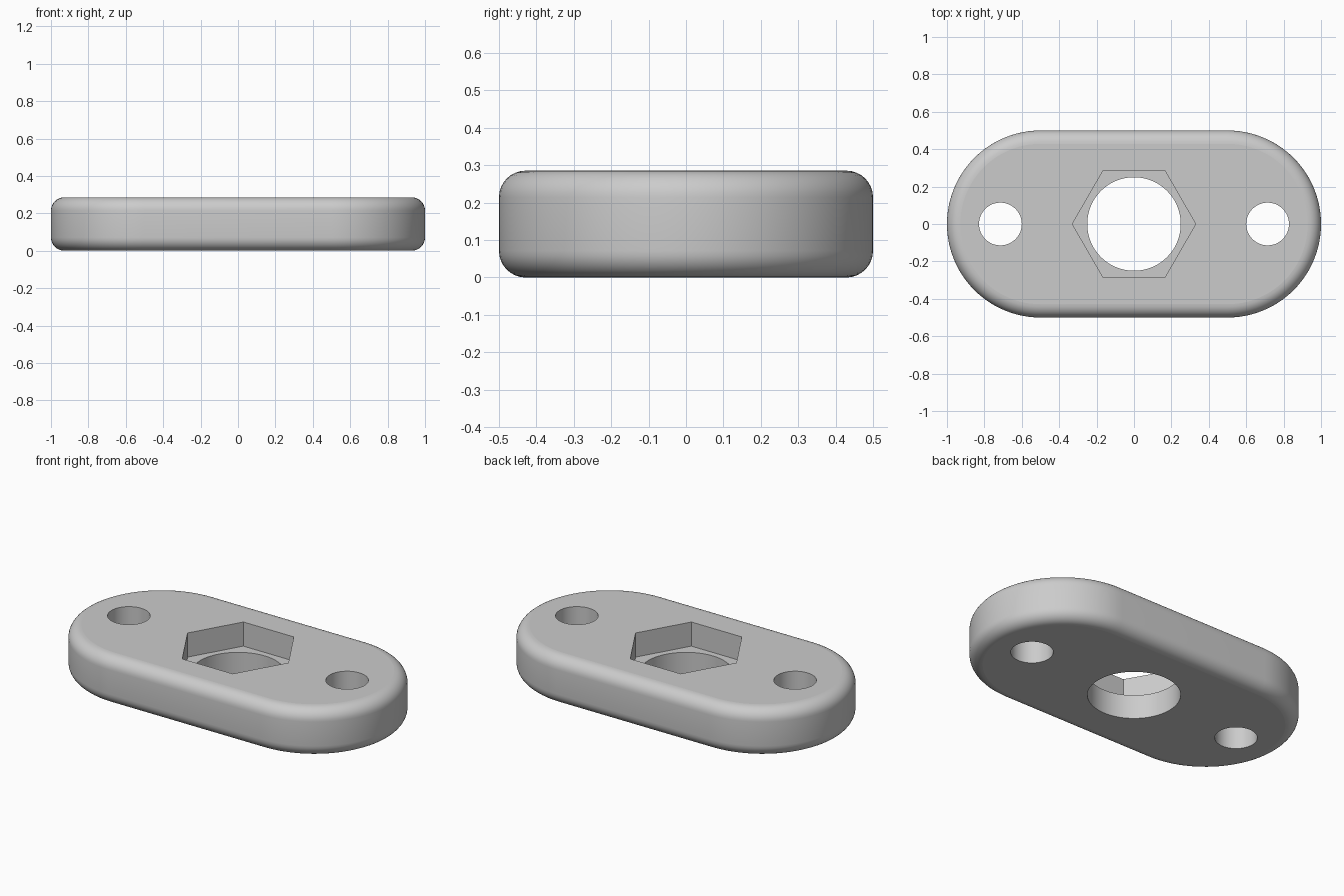
import bpy, bmesh
from math import cos, sin, pi

cube = bpy.data.objects.get("Cube")
if cube:
    bpy.data.objects.remove(cube, do_unlink=True)

UNIT = 1 / 14                 # design grid: the plate is 28 by 14 by 4 units
HEIGHT = 4 * UNIT
END_RADIUS = 0.5
FILLET = UNIT
HOLE_X = 10 * UNIT

grey = bpy.data.materials.new("plain grey")
grey.use_nodes = True
colour = (0.6, 0.6, 0.6, 1)
grey.diffuse_color = colour
grey.node_tree.nodes["Principled BSDF"].inputs["Base Color"].default_value = colour


def arc(cx, radius, start, sweep, steps, closed=False):
    """Points along an arc centred on the x axis."""
    count = steps if closed else steps + 1
    return [(cx + radius * cos(start + sweep * i / steps),
             radius * sin(start + sweep * i / steps)) for i in range(count)]


def prism(name, outline, z0, z1):
    """Solid made by raising an outline from z0 to z1."""
    bm = bmesh.new()
    base = bm.faces.new([bm.verts.new((x, y, z0)) for x, y in outline])
    raised = bmesh.ops.extrude_face_region(bm, geom=[base])["geom"]
    moved = [v for v in raised if isinstance(v, bmesh.types.BMVert)]
    bmesh.ops.translate(bm, verts=moved, vec=(0, 0, z1 - z0))
    bmesh.ops.recalc_face_normals(bm, faces=bm.faces)
    mesh = bpy.data.meshes.new(name)
    bm.to_mesh(mesh)
    bm.free()
    mesh.materials.append(grey)
    obj = bpy.data.objects.new(name, mesh)
    bpy.context.collection.objects.link(obj)
    return obj


# Stadium-shaped plate
outline = arc(0.5, END_RADIUS, -pi / 2, pi, 48) + arc(-0.5, END_RADIUS, pi / 2, pi, 48)
plate = prism("mounting_plate", outline, 0, HEIGHT)
bpy.context.view_layer.objects.active = plate
plate.select_set(True)

# Rounded rims, top and bottom
bevel = plate.modifiers.new("rounded_rims", "BEVEL")
bevel.width = FILLET
bevel.segments = 8
bevel.limit_method = "ANGLE"
bevel.angle_limit = pi / 3
bpy.ops.object.modifier_apply(modifier=bevel.name)

# Screw holes, centre bore and hexagonal nut recess
cutters = [prism("screw_hole_cutter", arc(side * HOLE_X, 1.6 * UNIT, 0, 2 * pi, 48, True),
                 -0.1, HEIGHT + 0.1) for side in (-1, 1)]
cutters.append(prism("centre_bore_cutter", arc(0, 3.5 * UNIT, 0, 2 * pi, 72, True),
                     -0.1, HEIGHT + 0.1))
cutters.append(prism("nut_recess_cutter", arc(0, 4 * UNIT / cos(pi / 6), 0, 2 * pi, 6, True),
                     HEIGHT / 2, HEIGHT + 0.1))
for cutter in cutters:
    cutter.hide_render = True
    cut = plate.modifiers.new("cut", "BOOLEAN")
    cut.operation = "DIFFERENCE"
    cut.solver = "EXACT"
    cut.object = cutter
    bpy.ops.object.modifier_apply(modifier=cut.name)
    bpy.data.objects.remove(cutter, do_unlink=True)

# Smooth rims and bores, flat horizontal faces
bpy.ops.object.shade_smooth_by_angle(angle=pi / 6)
for face in plate.data.polygons:
    if abs(face.normal.z) > 0.999:
        face.use_smooth = False
